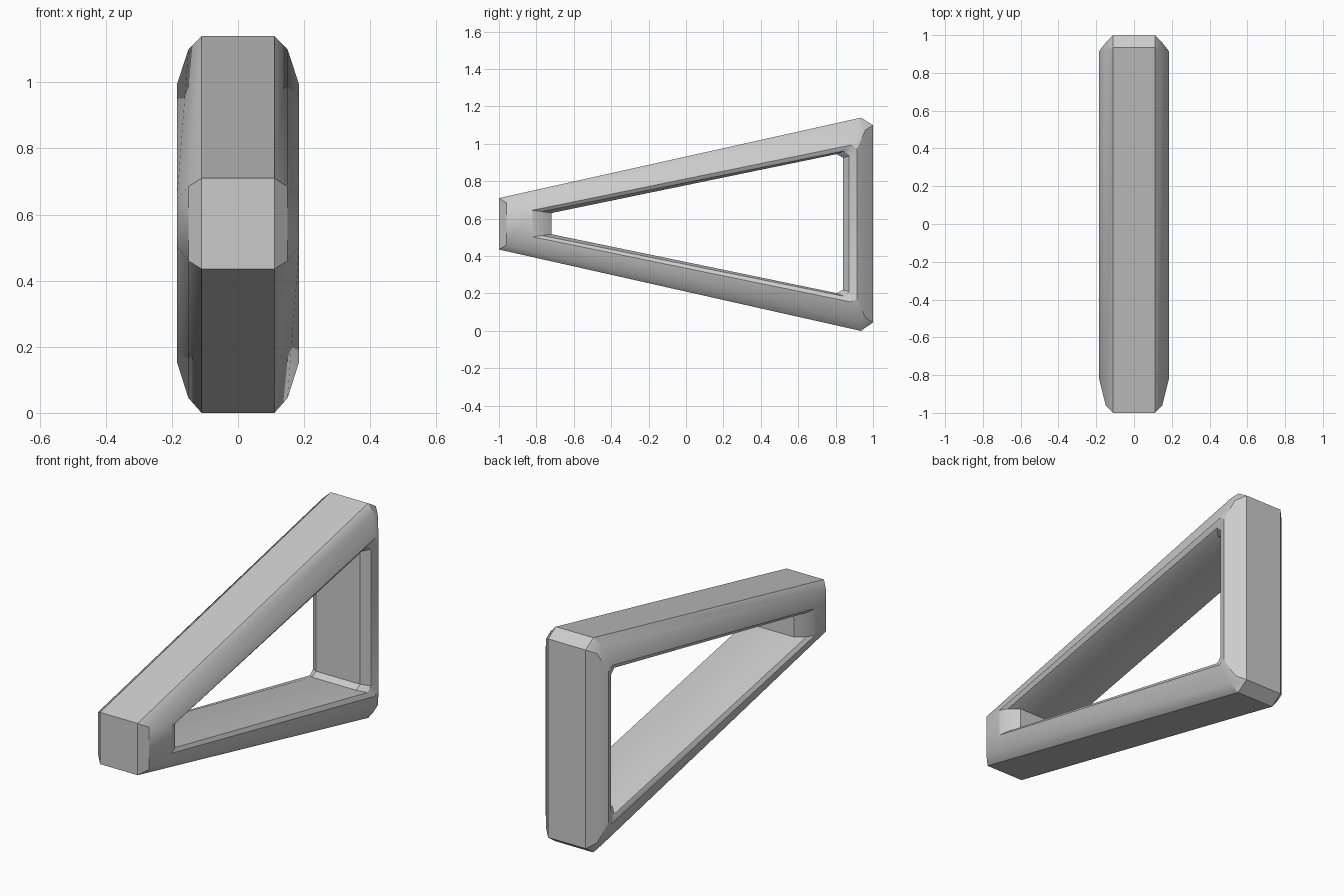
import bpy, bmesh, math

if "Cube" in bpy.data.objects:
    bpy.data.objects.remove(bpy.data.objects["Cube"])

# Triangular outlines (x half-width, [(y, z) ...]) from the outer rim, over the side, into the opening
loops = [
    (0.11, [(-1, .71), (.935, 1.14), (1, 1.10), (1, .045), (.935, 0), (-1, .435)]),
    (0.15, [(-.96, .685), (.92, 1.10), (.96, 1.075), (.96, .07), (.92, .045), (-.96, .46)]),
    (0.185, [(-.82, .645), (.88, .993), (.915, .975), (.915, .17), (.88, .155), (-.82, .503)]),
    (0.17, [(-.77, .638), (.845, .962), (.872, .935), (.872, .21), (.845, .185), (-.77, .51)]),
    (0.13, [(-.72, .63), (.805, .945), (.84, .925), (.84, .22), (.805, .202), (-.72, .517)]),
]

# Right side outward to inward, then the left side back out
sections = loops + [(-x, pts) for x, pts in reversed(loops)]

# Bridge every outline to the next, closing the tube around
bm = bmesh.new()
rings = [[bm.verts.new((x, y, z)) for y, z in pts] for x, pts in sections]
for i, a in enumerate(rings):
    b = rings[(i + 1) % len(rings)]
    for j in range(6):
        k = (j + 1) % 6
        bm.faces.new((a[j], a[k], b[k], b[j]))
bmesh.ops.recalc_face_normals(bm, faces=bm.faces)

mesh = bpy.data.meshes.new("triangular_frame")
bm.to_mesh(mesh)
bm.free()
frame = bpy.data.objects.new("triangular_frame", mesh)
bpy.context.collection.objects.link(frame)

# Soft sides, crisp rims
bpy.context.view_layer.objects.active = frame
frame.select_set(True)
bpy.ops.object.shade_smooth_by_angle(angle=math.radians(30))
